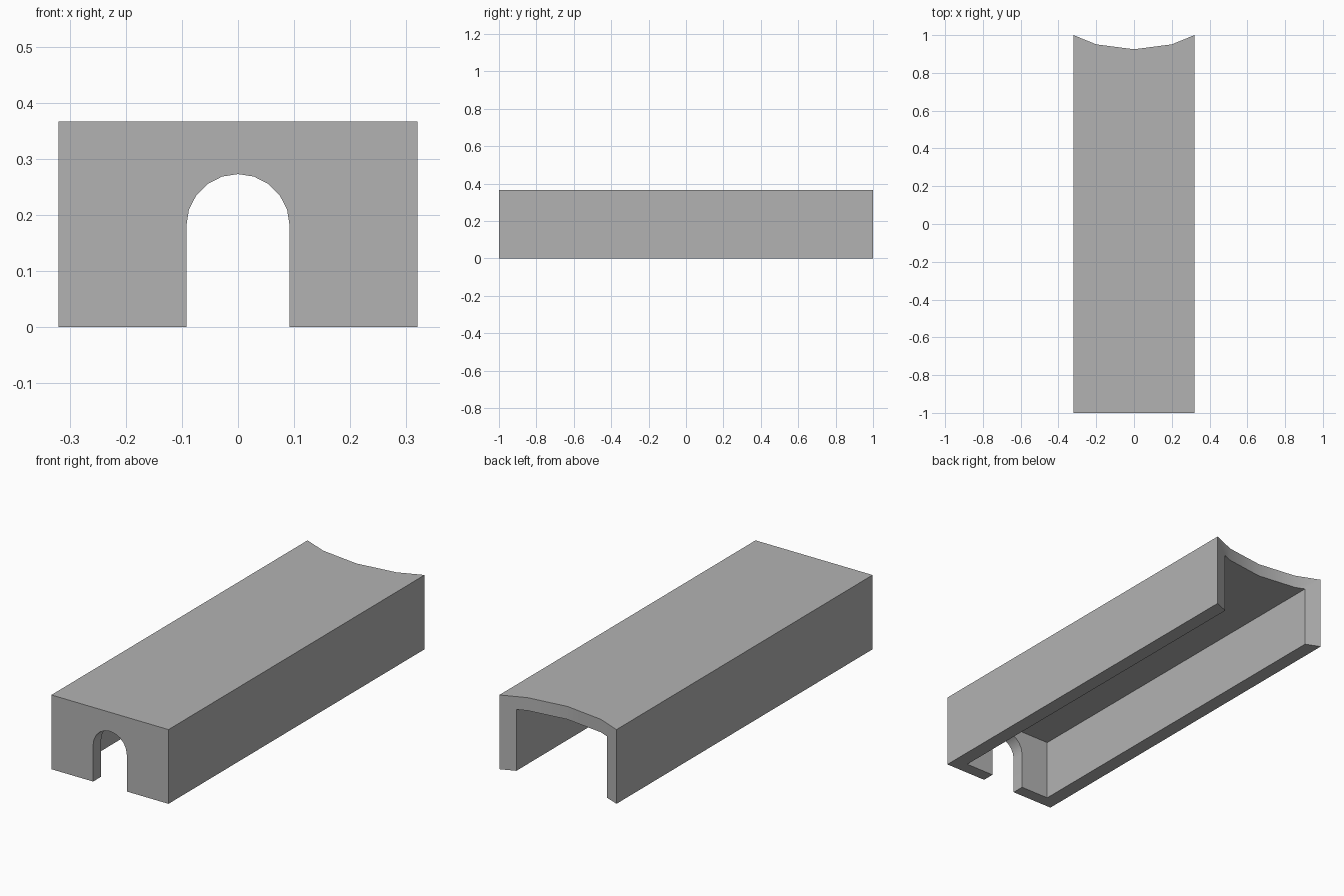
import bpy
import bmesh
import math
from mathutils import Vector

cube = bpy.data.objects.get("Cube")
if cube:
    bpy.data.objects.remove(cube, do_unlink=True)

HALF_W, HEIGHT = 0.32, 0.367
WALL, FRONT, CEILING = 0.072, 0.062, 0.303
ARCH_R, ARCH_SPRING, ARCH_STEPS = 0.092, 0.181, 10


def prism(name, outline, offset):
    """Extrude a closed 3D outline along an offset into a solid."""
    bm = bmesh.new()
    base = bm.faces.new([bm.verts.new(p) for p in outline])
    result = bmesh.ops.extrude_face_region(bm, geom=[base], use_keep_orig=True)
    moved = [v for v in result["geom"] if isinstance(v, bmesh.types.BMVert)]
    bmesh.ops.translate(bm, verts=moved, vec=Vector(offset))
    bmesh.ops.recalc_face_normals(bm, faces=bm.faces)
    mesh = bpy.data.meshes.new(name)
    bm.to_mesh(mesh)
    bm.free()
    obj = bpy.data.objects.new(name, mesh)
    bpy.context.collection.objects.link(obj)
    return obj


# Outer block with a concave back end
half = [(0.2, 0.951), (HALF_W, 1)]
back = [(x, y) for x, y in reversed(half)] + [(0, 0.925)] + [(-x, y) for x, y in half]
plan = [(-HALF_W, -1), (HALF_W, -1)] + back
shell = prism("tunnel_shell", [(x, y, 0) for x, y in plan], (0, 0, HEIGHT))

# Hollow channel, open below and at the back
inner = HALF_W - WALL
y0 = -1 + FRONT
channel = prism("channel_cutter",
                [(-inner, y0, -0.1), (inner, y0, -0.1),
                 (inner, 1.1, -0.1), (-inner, 1.1, -0.1)],
                (0, 0, CEILING + 0.1))

# Round-topped doorway in the front wall
arch = [(ARCH_R * math.cos(math.pi * i / ARCH_STEPS), -1.1,
         ARCH_SPRING + ARCH_R * math.sin(math.pi * i / ARCH_STEPS))
        for i in range(ARCH_STEPS + 1)]
doorway = prism("doorway_cutter",
                [(ARCH_R, -1.1, -0.1)] + arch + [(-ARCH_R, -1.1, -0.1)],
                (0, 0.3, 0))

# Cut the openings, then drop the cutters
cutters = [channel, doorway]
for cutter in cutters:
    cutter.hide_render = True
    mod = shell.modifiers.new(cutter.name, "BOOLEAN")
    mod.operation = "DIFFERENCE"
    mod.solver = "EXACT"
    mod.object = cutter
depsgraph = bpy.context.evaluated_depsgraph_get()
cut_mesh = bpy.data.meshes.new_from_object(shell.evaluated_get(depsgraph))
shell.modifiers.clear()
shell.data = cut_mesh
for cutter in cutters:
    bpy.data.objects.remove(cutter, do_unlink=True)

# Plain grey material
grey = bpy.data.materials.new("plain_grey")
grey.use_nodes = True
colour = (0.45, 0.45, 0.45, 1)
grey.diffuse_color = colour
grey.node_tree.nodes["Principled BSDF"].inputs["Base Color"].default_value = colour
shell.data.materials.clear()
shell.data.materials.append(grey)

# Smooth curved faces, crisp corners
bpy.ops.object.select_all(action="DESELECT")
shell.select_set(True)
bpy.context.view_layer.objects.active = shell
bpy.ops.object.shade_smooth_by_angle(angle=math.radians(30))
